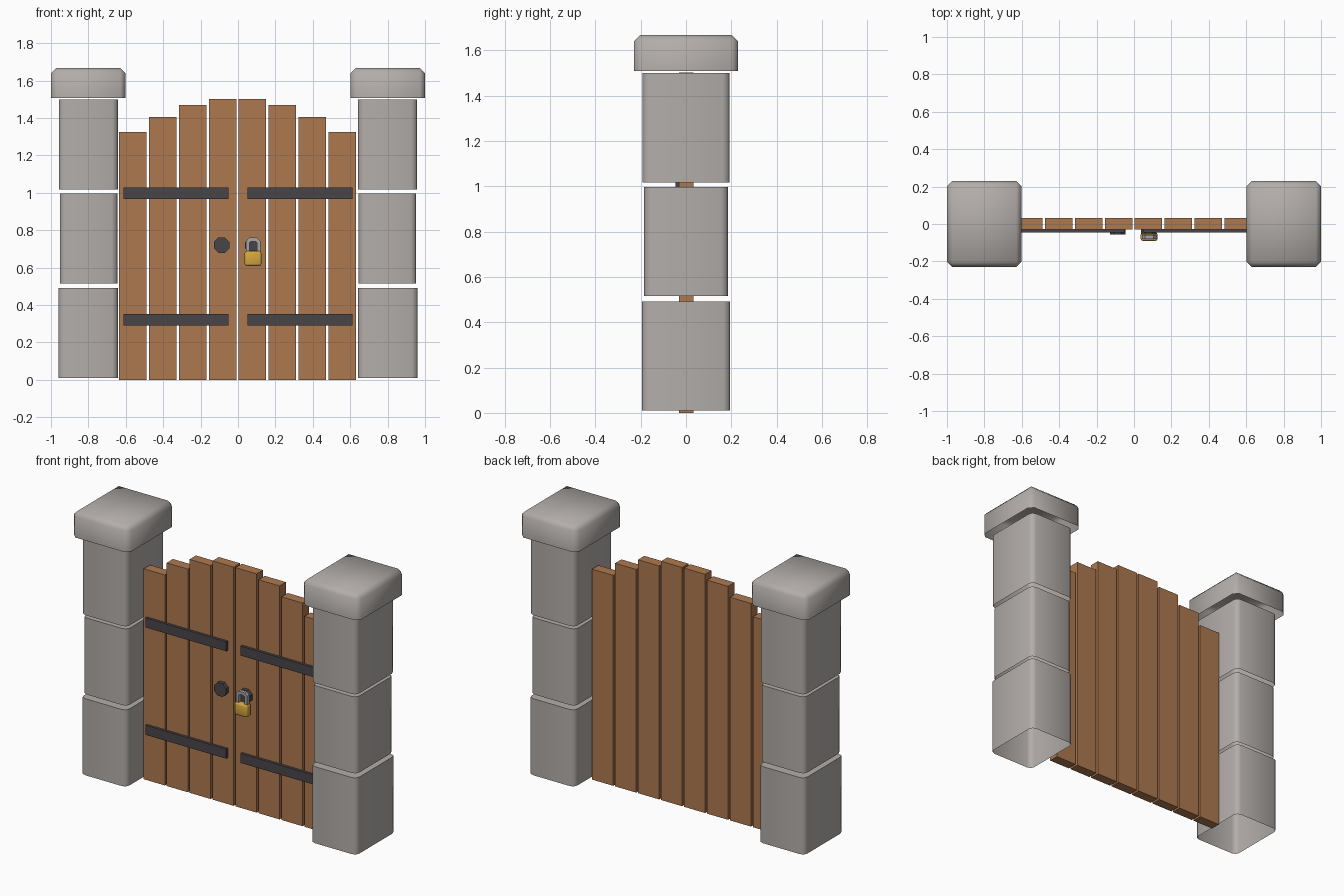
import bpy, bmesh, math
from mathutils import Matrix

if "Cube" in bpy.data.objects:
    bpy.data.objects.remove(bpy.data.objects["Cube"])


def material(name, rgb):
    m = bpy.data.materials.new(name)
    m.diffuse_color = (*rgb, 1)
    m.use_nodes = True
    m.node_tree.nodes["Principled BSDF"].inputs["Base Color"].default_value = m.diffuse_color
    return m


STONE = material("grey_stone", (0.45, 0.42, 0.40))
WOOD = material("brown_wood", (0.42, 0.19, 0.08))
IRON = material("dark_iron", (0.065, 0.06, 0.068))
GOLD = material("lock_gold", (0.66, 0.39, 0.05))
STEEL = material("shackle_steel", (0.38, 0.38, 0.39))


def finish(bm, name, mat, smooth=False):
    bmesh.ops.recalc_face_normals(bm, faces=bm.faces)
    me = bpy.data.meshes.new(name)
    bm.to_mesh(me)
    bm.free()
    me.materials.append(mat)
    ob = bpy.data.objects.new(name, me)
    bpy.context.collection.objects.link(ob)
    if smooth:
        bpy.ops.object.select_all(action='DESELECT')
        ob.select_set(True)
        bpy.context.view_layer.objects.active = ob
        bpy.ops.object.shade_smooth_by_angle(angle=math.radians(60))
    return ob


def box(name, mat, x, y, z, bevel=0, segments=1, pick=None, open_bottom=False, smooth=False):
    """Box from (min, max) ranges; pick(edge) chooses the bevelled edges."""
    bm = bmesh.new()
    bmesh.ops.create_cube(bm, size=1)
    for v in bm.verts:
        v.co = [r[0] if c < 0 else r[1] for c, r in zip(v.co, (x, y, z))]
    if bevel:
        edges = [e for e in bm.edges if pick is None or pick(e)]
        bmesh.ops.bevel(bm, geom=edges, offset=bevel, segments=segments,
                        profile=0.5, affect='EDGES')
    if open_bottom:
        bm.normal_update()
        low = [f for f in bm.faces if all(v.co.z < z[0] + 1e-4 for v in f.verts)]
        bmesh.ops.delete(bm, geom=low, context='FACES')
        # keep the outside facing out on the open shell
    return finish(bm, name, mat, smooth)


def upright(e):
    return abs(e.verts[0].co.z - e.verts[1].co.z) > 0.01


def upright_or_top(e):
    return upright(e) or min(v.co.z for v in e.verts) > 1.6


# Stone pillars: three loose blocks and a wide cap on each side
for side, s in (("left", -1), ("right", 1)):
    def span(a, b):
        return tuple(sorted((s * a, s * b)))
    for i, (a, b, d, z0, z1) in enumerate((
            (0.642, 0.96, 0.195, 0.01, 0.492),
            (0.645, 0.953, 0.185, 0.515, 0.997),
            (0.642, 0.958, 0.193, 1.017, 1.50))):
        box(f"{side}_pillar_block_{i + 1}", STONE, span(a, b), (-d, d), (z0, z1),
            0.03, 2, upright, True, True)
    box(f"{side}_pillar_cap", STONE, span(0.602, 1.0), (-0.23, 0.23), (1.508, 1.667),
        0.028, 1, upright_or_top, True, True)

# Gate planks, rising in steps towards the middle
for i, top in enumerate((1.325, 1.405, 1.47, 1.503, 1.503, 1.47, 1.405, 1.325)):
    cx = -0.5625 + 0.16 * i
    box(f"plank_{i + 1}", WOOD, (cx - 0.0735, cx + 0.0735), (-0.03, 0.033), (0, top))

# Iron straps across each leaf
for side, s in (("left", -1), ("right", 1)):
    for level, z in (("lower", 0.322), ("upper", 0.998)):
        box(f"{side}_{level}_strap", IRON, tuple(sorted((s * 0.05, s * 0.613))),
            (-0.046, -0.028), (z - 0.03, z + 0.03))

# Round handle plates
for side, cx in (("left", -0.087), ("right", 0.08)):
    bm = bmesh.new()
    bmesh.ops.create_cone(
        bm, cap_ends=True, segments=8, radius1=0.045, radius2=0.045, depth=0.026,
        matrix=Matrix.Translation((cx, -0.042, 0.72)) @ Matrix.Rotation(math.pi / 2, 4, 'X')
        @ Matrix.Rotation(math.pi / 8, 4, 'Z'))
    finish(bm, f"{side}_handle_plate", IRON)

# Padlock body
box("padlock_body", GOLD, (0.036, 0.125), (-0.09, -0.046), (0.61, 0.688), 0.01, 2, smooth=True)

# Padlock shackle: an arch outline extruded in depth
outer = [(-0.038, 0.68), (-0.038, 0.742), (-0.022, 0.76),
         (0.022, 0.76), (0.038, 0.742), (0.038, 0.68)]
inner = [(-0.02, 0.68), (-0.02, 0.734), (-0.013, 0.741),
         (0.013, 0.741), (0.02, 0.734), (0.02, 0.68)]
bm = bmesh.new()
vo, vi = ([bm.verts.new((0.081 + x, -0.08, z)) for x, z in p] for p in (outer, inner))
faces = [bm.faces.new((vo[k], vo[k + 1], vi[k + 1], vi[k])) for k in range(5)]
ext = bmesh.ops.extrude_face_region(bm, geom=faces, use_keep_orig=True)
bmesh.ops.translate(bm, vec=(0, 0.022, 0),
                    verts=[g for g in ext["geom"] if isinstance(g, bmesh.types.BMVert)])
finish(bm, "padlock_shackle", STEEL)
